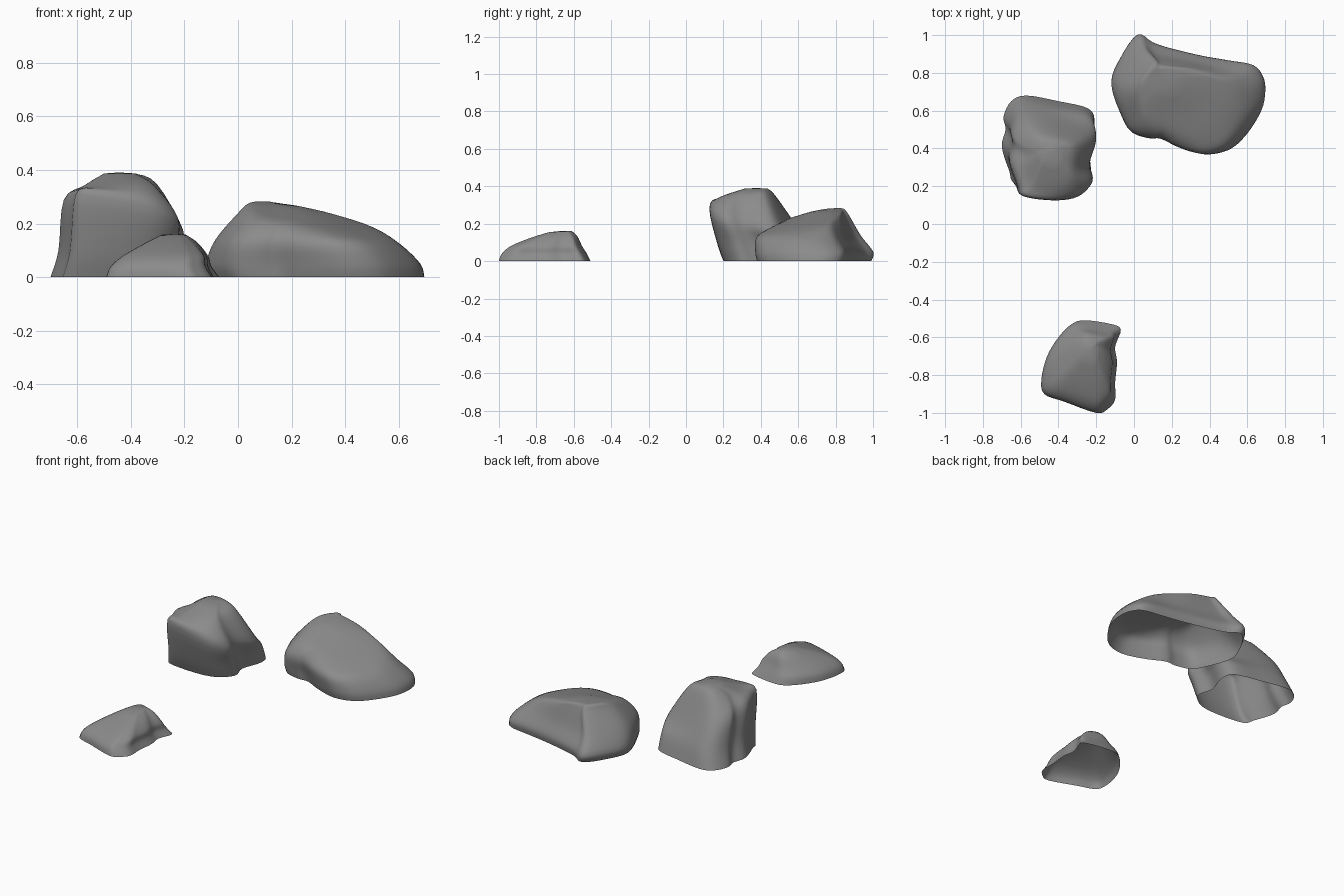
import bpy
import bmesh
from mathutils import Vector

RING_STEPS = 4   # smooth steps between outline points
TIER_STEPS = 4   # smooth steps between tiers

if "Cube" in bpy.data.objects:
    bpy.data.objects.remove(bpy.data.objects["Cube"], do_unlink=True)


def make_material(name, colour):
    mat = bpy.data.materials.new(name)
    mat.use_nodes = True
    mat.diffuse_color = colour
    bsdf = mat.node_tree.nodes["Principled BSDF"]
    bsdf.inputs["Base Color"].default_value = colour
    bsdf.inputs["Roughness"].default_value = 0.9
    return mat


def spline(a, b, c, d, t):
    """Curve from b to c that passes through every control point."""
    return 0.5 * (2 * b + (c - a) * t + (2 * a - 5 * b + 4 * c - d) * t ** 2
                  + (3 * b - a - 3 * c + d) * t ** 3)


def smooth_points(points, steps, closed):
    """Refine a row of control points, as a loop or as an open strand."""
    count = len(points)

    def pick(i):
        return points[i % count] if closed else points[max(0, min(i, count - 1))]

    result = []
    for i in range(count if closed else count - 1):
        for s in range(steps):
            result.append(spline(pick(i - 1), pick(i), pick(i + 1), pick(i + 2), s / steps))
    if not closed:
        result.append(points[-1].copy())
    return result


def normalise(outline):
    """Fit an outline into the square from -1 to 1."""
    xs, ys = zip(*outline)
    mid = Vector(((min(xs) + max(xs)) / 2, (min(ys) + max(ys)) / 2))
    half_x, half_y = (max(xs) - min(xs)) / 2, (max(ys) - min(ys)) / 2
    return [Vector(((x - mid.x) / half_x, (y - mid.y) / half_y)) for x, y in outline]


def tier_ring(shape, tier):
    """Place the shape in a box at a height, tilted and partly rounded."""
    x0, x1, y0, y1, z, tilt_x, tilt_y, roundness = tier
    ring = []
    for p in shape:
        q = p.lerp(p.normalized(), roundness)
        dx, dy = q.x * (x1 - x0) / 2, q.y * (y1 - y0) / 2
        ring.append(Vector(((x0 + x1) / 2 + dx, (y0 + y1) / 2 + dy,
                            z + tilt_x * dx + tilt_y * dy)))
    return smooth_points(ring, RING_STEPS, True)


def build_rock(name, outline, tiers, material):
    """Loft a rounded boulder, open underneath, through its tiers."""
    shape = normalise(outline)
    rings = [tier_ring(shape, tier) for tier in tiers]
    strands = [smooth_points(list(s), TIER_STEPS, False) for s in zip(*rings)]
    bm = bmesh.new()
    columns = [[bm.verts.new((p.x, p.y, max(p.z, 0))) for p in s] for s in strands]
    for i, left in enumerate(columns):
        right = columns[(i + 1) % len(columns)]
        for j in range(len(left) - 1):
            bm.faces.new((left[j], right[j], right[j + 1], left[j + 1]))
    # close the crown with a fan
    crown = [c[-1] for c in columns]
    centre = sum((v.co for v in crown), Vector()) / len(crown)
    tip = bm.verts.new(centre + Vector((0, 0, 0.004)))
    for a, b in zip(crown, crown[1:] + crown[:1]):
        bm.faces.new((a, b, tip))
    for face in bm.faces:
        face.smooth = True
    mesh = bpy.data.meshes.new(name)
    bm.to_mesh(mesh)
    bm.free()
    mesh.materials.append(material)
    obj = bpy.data.objects.new(name, mesh)
    bpy.context.collection.objects.link(obj)
    return obj


stone = make_material("stone grey", (0.26, 0.26, 0.26, 1))

# Tier: x range, y range, height, tilt in x, tilt in y, roundness

# Tall rock, leaning towards the front
build_rock(
    "tall_rock",
    [(-.21, .53), (-.24, .61), (-.4, .65), (-.57, .68), (-.65, .65), (-.69, .57),
     (-.68, .5), (-.7, .41), (-.66, .28), (-.63, .22), (-.45, .2), (-.31, .22),
     (-.23, .3), (-.25, .4)],
    [(-.7, -.21, .2, .68, 0, 0, 0, 0),
     (-.67, -.21, .165, .64, .1, 0, 0, 0),
     (-.65, -.205, .125, .57, .24, -.2, -.18, .1),
     (-.57, -.3, .17, .48, .345, 0, .05, .3),
     (-.5, -.38, .31, .44, .387, 0, 0, .6)],
    stone)

# Wide rock, a slab sloping down to the front with a shoulder on one side
build_rock(
    "wide_rock",
    [(.69, .7), (.68, .78), (.63, .84), (.5, .865), (.36, .89), (.19, .93),
     (.1, .96), (.02, 1), (-.07, .88), (-.12, .74), (-.06, .56), (-.01, .49),
     (.08, .465), (.15, .465), (.24, .42), (.33, .385), (.42, .37), (.52, .4),
     (.6, .48), (.67, .6)],
    [(-.11, .695, .38, .99, 0, 0, 0, 0),
     (-.12, .68, .37, 1, .05, 0, 0, 0),
     (-.085, .61, .375, .94, .13, -.03, 0, .15),
     (0, .52, .44, .88, .205, -.12, .12, .35),
     (.04, .38, .58, .85, .247, -.15, .15, .5),
     (.09, .25, .68, .81, .268, -.12, .1, .7)],
    stone)

# Small rock, highest near its back
build_rock(
    "small_rock",
    [(-.1, -.84), (-.09, -.73), (-.1, -.65), (-.07, -.56), (-.12, -.53), (-.26, -.51),
     (-.33, -.53), (-.4, -.6), (-.46, -.7), (-.49, -.82), (-.475, -.9), (-.37, -.94),
     (-.2, -1), (-.14, -.98), (-.1, -.93)],
    [(-.49, -.07, -1, -.51, 0, 0, 0, 0),
     (-.475, -.095, -.985, -.53, .04, 0, 0, .1),
     (-.43, -.105, -.94, -.555, .08, 0, 0, .2),
     (-.355, -.145, -.85, -.58, .125, 0, .05, .3),
     (-.29, -.19, -.74, -.61, .157, 0, .05, .6)],
    stone)
